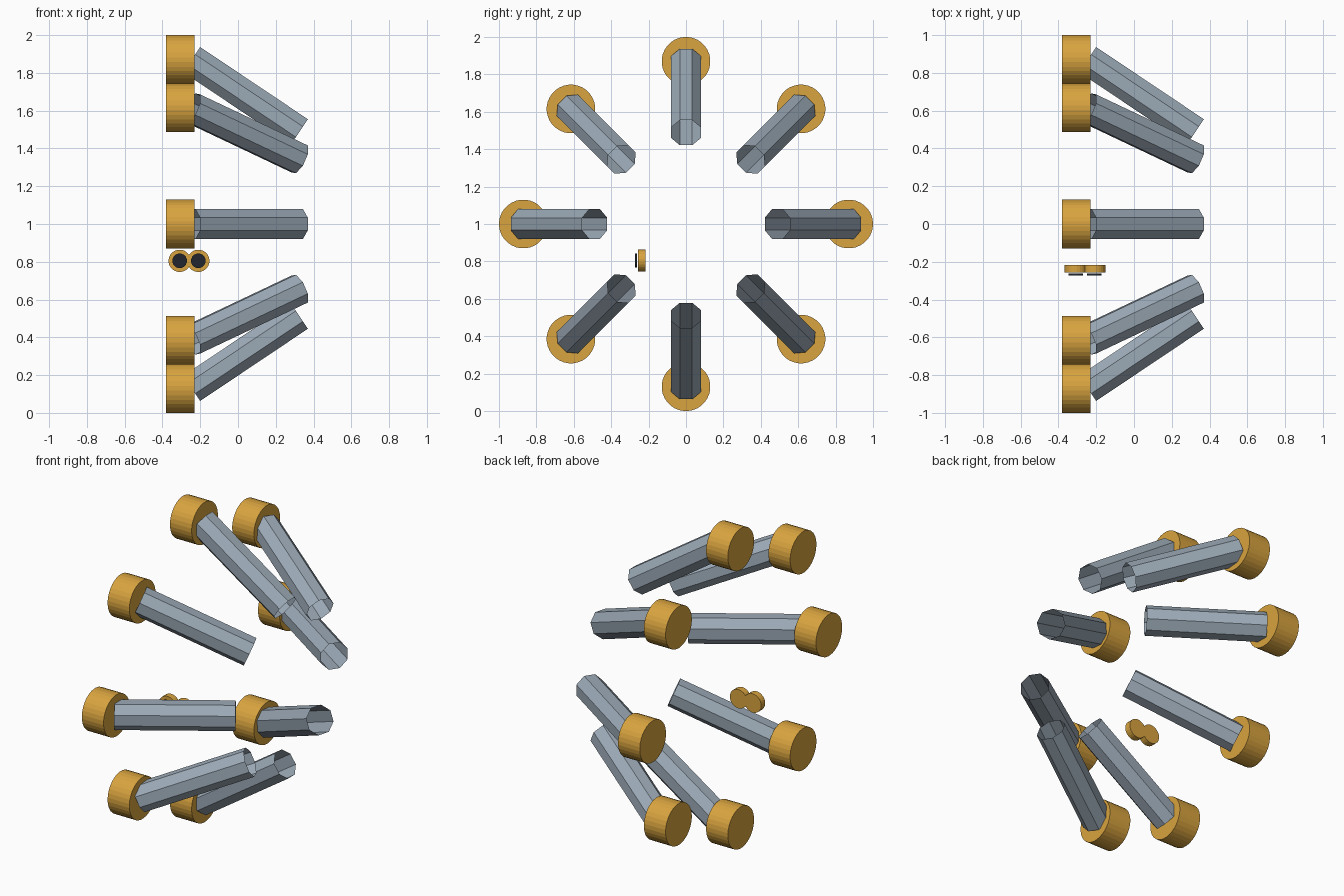
import bpy
from math import cos, sin, pi
from mathutils import Vector, Matrix

cube = bpy.data.objects.get("Cube")
if cube:
    bpy.data.objects.remove(cube, do_unlink=True)


def material(name, rgb):
    m = bpy.data.materials.new(name)
    m.use_nodes = True
    m.diffuse_color = (*rgb, 1)
    m.node_tree.nodes["Principled BSDF"].inputs["Base Color"].default_value = (*rgb, 1)
    return m


gold = material("gold", (0.69, 0.37, 0.05))
steel = material("steel blue grey", (0.33, 0.40, 0.47))
black = material("near black", (0.015, 0.019, 0.027))


def cylinder(name, start, end, side, radius, sides, mat, fill='NGON'):
    """Cylinder between two points; a flat of its section faces `side`."""
    axis = (end - start).normalized()
    x_dir = side.cross(axis).normalized()
    y_dir = axis.cross(x_dir)
    bpy.ops.mesh.primitive_cylinder_add(vertices=sides, radius=radius,
                                        depth=(end - start).length, end_fill_type=fill)
    obj = bpy.context.object
    obj.name = name
    rot = Matrix((x_dir, y_dir, axis)).transposed()
    turn = Matrix.Rotation(pi / sides, 3, 'Z')
    obj.matrix_world = Matrix.Translation((start + end) / 2) @ (rot @ turn).to_4x4()
    obj.data.materials.append(mat)
    return obj


# Ring of eight caps, each with an open tube leaning towards the ring axis
for i in range(8):
    a = i * pi / 4
    out = Vector((0, cos(a), sin(a)))
    centre = Vector((0, 0, 1))

    def at(x, r):
        return centre + out * r + Vector((x, 0, 0))

    cylinder(f"cap_{i + 1}", at(-0.38, 0.87), at(-0.23, 0.87), out, 0.13, 32, gold)
    cylinder(f"tube_{i + 1}", at(-0.245, 0.87), at(0.325, 0.488), out, 0.087, 8, steel, 'NOTHING')

# Pair of small gold discs with dark lenses floating in front
up = Vector((0, 0, 1))
for label, x in (("right", -0.309), ("left", -0.21)):
    for part, y0, y1, r, mat in (("disc", -0.217, -0.257, 0.059, gold),
                                 ("lens", -0.262, -0.273, 0.039, black)):
        cylinder(f"{label}_{part}", Vector((x, y0, 0.805)), Vector((x, y1, 0.805)),
                 up, r, 24 if part == "disc" else 16, mat)
